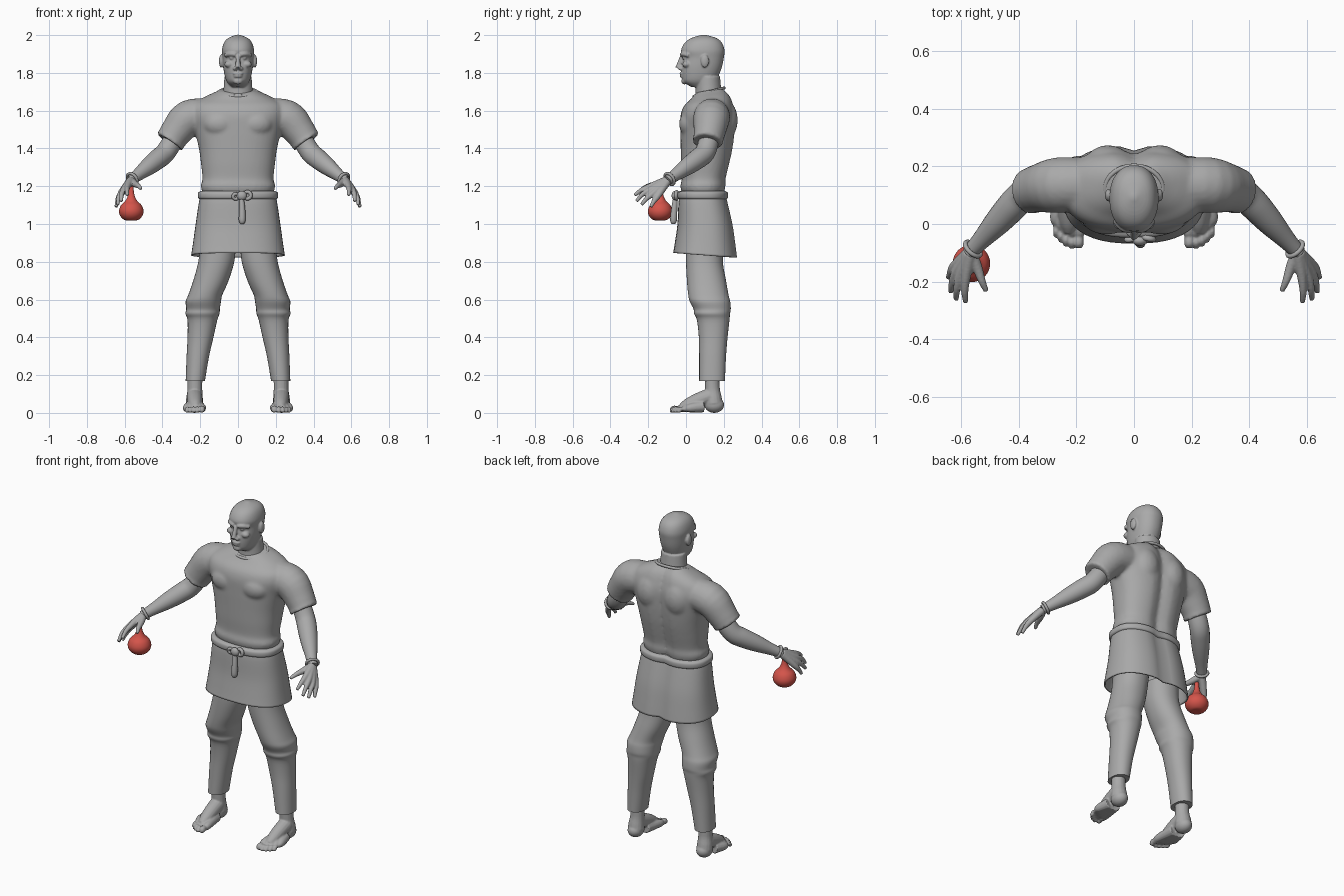
import bpy
import bmesh
import math
from mathutils import Matrix, Vector

if "Cube" in bpy.data.objects:
    bpy.data.objects.remove(bpy.data.objects["Cube"], do_unlink=True)


def make_material(name, colour):
    mat = bpy.data.materials.new(name)
    mat.use_nodes = True
    mat.diffuse_color = (*colour, 1)
    mat.node_tree.nodes["Principled BSDF"].inputs["Base Color"].default_value = (*colour, 1)
    return mat


GREY = make_material("clay grey", (0.4, 0.4, 0.4))
RED = make_material("flask red", (0.66, 0.09, 0.07))


def smooth_path(points, steps=4):
    """Catmull-Rom interpolation of equal-length tuples."""
    out = []
    last = len(points) - 1
    for i in range(last):
        a, b = points[max(i - 1, 0)], points[i]
        c, d = points[i + 1], points[min(i + 2, last)]
        for k in range(steps):
            t = k / steps
            out.append([q + t / 2 * (r - p + t * (2 * p - 5 * q + 4 * r - s + t * (3 * (q - r) + s - p)))
                        for p, q, r, s in zip(a, b, c, d)])
    out.append(list(points[last]))
    return out


def skin(bm, rings, caps=True, closed=False):
    """Bridge rings of coordinates with quads."""
    rows = [[bm.verts.new(co) for co in ring] for ring in rings]
    n = len(rows[0])
    pairs = list(zip(rows, rows[1:])) + ([(rows[-1], rows[0])] if closed else [])
    for low, high in pairs:
        for j in range(n):
            k = (j + 1) % n
            bm.faces.new((low[j], low[k], high[k], high[j]))
    if caps and not closed:
        bm.faces.new(rows[0][::-1])
        bm.faces.new(rows[-1])


def stack(bm, sections, power=2.3, groove=0, caps=True, seg=48):
    """Loft of level sections: centre x, z, half width, front y, back y."""
    rings = []
    for cx, z, rx, front, back in smooth_path(sections):
        ring = []
        for j in range(seg):
            a = math.tau * j / seg
            c, s = math.cos(a), math.sin(a)
            x = math.copysign(abs(c) ** (2 / power), c) * rx
            y = math.copysign(abs(s) ** (2 / power), s) * (back - front) / 2
            if s > 0:
                y -= groove * math.exp(-(x / 0.04) ** 2)
            ring.append((cx + x, (front + back) / 2 + y, z))
        rings.append(ring)
    skin(bm, rings, caps)


def tube(bm, points, side=1, seg=16, closed=False, steps=4):
    """Round tube along points of x, y, z, radius."""
    path = list(points) if closed else smooth_path(points, steps)
    spots = [Vector((p[0] * side, p[1], p[2])) for p in path]
    rings, u, n = [], None, len(spots)
    for i, spot in enumerate(spots):
        ahead = spots[(i + 1) % n] if closed else spots[min(i + 1, n - 1)]
        behind = spots[i - 1] if closed else spots[max(i - 1, 0)]
        t = (ahead - behind).normalized()
        u = t.orthogonal() if u is None else u - t * u.dot(t)
        u.normalize()
        v = t.cross(u)
        rings.append([spot + path[i][3] * (u * math.cos(math.tau * j / seg) + v * math.sin(math.tau * j / seg))
                      for j in range(seg)])
    skin(bm, rings, closed=closed)


def hoop(bm, centre, axis, radius, thick, side=1):
    axis = Vector(axis).normalized()
    u = axis.orthogonal().normalized()
    v = axis.cross(u)
    turns = [math.tau * i / 32 for i in range(32)]
    tube(bm, [(*(Vector(centre) + radius * (u * math.cos(a) + v * math.sin(a))), thick) for a in turns],
         side, 10, closed=True)


def blob(bm, centre, radii):
    bmesh.ops.create_uvsphere(bm, u_segments=24, v_segments=14, radius=1,
                              matrix=Matrix.Translation(centre) @ Matrix.Diagonal((*radii, 1)))


def finish(bm, name, mat=GREY, voxel=0, relax=3):
    bmesh.ops.recalc_face_normals(bm, faces=bm.faces)
    for face in bm.faces:
        face.smooth = len(face.verts) < 5
    mesh = bpy.data.meshes.new(name)
    bm.to_mesh(mesh)
    bm.free()
    mesh.materials.append(mat)
    obj = bpy.data.objects.new(name, mesh)
    bpy.context.collection.objects.link(obj)
    if voxel:
        fuse = obj.modifiers.new("fuse", "REMESH")
        fuse.mode = "VOXEL"
        fuse.voxel_size = voxel
        fuse.use_smooth_shade = True
        soften = obj.modifiers.new("soften", "SMOOTH")
        soften.iterations = relax
    return obj


# Head and neck, with features fused in
bm = bmesh.new()
stack(bm, [(0, 1.725, .035, .03, .12), (0, 1.75, .057, -.012, .15), (0, 1.78, .069, -.022, .17),
           (0, 1.83, .078, -.024, .19), (0, 1.88, .082, -.016, .2), (0, 1.92, .085, -.026, .204),
           (0, 1.96, .074, -.006, .19), (0, 1.985, .051, .03, .16), (0, 2.002, .008, .085, .1)], 2.2)
stack(bm, [(0, 1.62, .1, .04, .2), (0, 1.68, .08, .05, .19), (0, 1.78, .072, .05, .18)], 2)
tube(bm, [(0, -.02, 1.89, .011), (0, -.034, 1.85, .013), (0, -.042, 1.825, .015)])
blob(bm, (0, -.024, 1.796), (.026, .011, .007))
blob(bm, (0, -.022, 1.782), (.022, .011, .007))
blob(bm, (0, -.008, 1.757), (.026, .017, .018))
for s in (1, -1):
    tube(bm, [(.012, -.022, 1.896, .011), (.04, -.014, 1.9, .012), (.068, .014, 1.892, .01)], s)
    blob(bm, (s * .016, -.03, 1.823), (.011, .013, .01))
    blob(bm, (s * .032, -.006, 1.878), (.014, .013, .008))
    blob(bm, (s * .048, .003, 1.845), (.024, .022, .018))
    blob(bm, (s * .09, .1, 1.862), (.011, .022, .034))
finish(bm, "head", voxel=.005, relax=2)

# Shirt with short sleeves
bm = bmesh.new()
stack(bm, [(0, 1.16, .185, -.02, .205), (0, 1.2, .197, -.03, .215), (0, 1.24, .188, -.022, .216),
           (0, 1.32, .196, -.026, .235), (0, 1.4, .207, -.028, .252), (0, 1.5, .23, -.03, .264),
           (0, 1.58, .25, -.028, .266), (0, 1.635, .235, -.006, .252), (0, 1.67, .18, .024, .235),
           (0, 1.695, .125, .042, .212), (0, 1.71, .095, .055, .2)], 2.4, .025)
for v in bm.verts:
    if v.co.z > 1.62:
        v.co.z += (v.co.z - 1.62) * 2 * (v.co.y - .13)
for s in (1, -1):
    tube(bm, [(.15, .14, 1.575, .09), (.26, .135, 1.56, .097), (.325, .125, 1.49, .085),
              (.362, .115, 1.435, .077)], s, 24)
    hoop(bm, (.358, .115, 1.44), (.55, -.1, -.8), .073, .009, s)
    blob(bm, (s * .09, .2, 1.55), (.085, .074, .11))
    blob(bm, (s * .095, .025, 1.53), (.09, .062, .07))
finish(bm, "shirt", voxel=.01, relax=4)

# Collar hem
bm = bmesh.new()
turns = [math.tau * i / 40 for i in range(40)]
tube(bm, [(.1 * math.cos(a), .122 + .08 * math.sin(a), 1.698 + .022 * math.sin(a), .008) for a in turns],
     closed=True)
finish(bm, "collar")

# Skirt of the tunic, its hem dropping towards the back
bm = bmesh.new()
stack(bm, [(0, 1.185, .185, -.02, .205), (0, 1.13, .204, -.038, .22), (0, 1.0, .224, -.045, .25),
           (0, .9, .238, -.058, .266), (0, .835, .248, -.068, .275)], 2.5, .02, caps=False)
for v in bm.verts:
    v.co.z -= max(0, 1 - v.co.z) * .45 * (v.co.y - .1)
skirt = finish(bm, "skirt")
cloth = skirt.modifiers.new("cloth", "SOLIDIFY")
cloth.thickness = .008

# Belt, knot and hanging tail
bm = bmesh.new()
stack(bm, [(0, 1.13, .196, -.03, .215), (0, 1.138, .211, -.046, .226), (0, 1.165, .211, -.046, .226),
           (0, 1.175, .194, -.03, .21)], 2.5, .015)
finish(bm, "belt")
bm = bmesh.new()
blob(bm, (.02, -.058, 1.15), (.026, .018, .025))
hoop(bm, (.05, -.05, 1.152), (.2, 1, 0), .018, .01)
hoop(bm, (-.012, -.052, 1.146), (-.2, 1, .2), .014, .009)
tube(bm, [(.018, -.056, 1.14, .012), (.022, -.062, 1.08, .016), (.022, -.066, 1.02, .018),
          (.022, -.066, 1.0, .009)])
finish(bm, "belt_knot")

# Flask hanging from the right hand
bm = bmesh.new()
profile = [(.004, 1.02), (.035, 1.021), (.058, 1.042), (.065, 1.07), (.054, 1.1), (.032, 1.122),
           (.018, 1.15), (.012, 1.19), (.015, 1.215)]
stack(bm, [(-.565, z, r, -.137 - r, -.137 + r) for r, z in profile], 2, seg=32)
finish(bm, "flask", RED)

# Finger paths: knuckle, middle joint, tip
fingers = [((.583, -.18, 1.203), (.588, -.235, 1.18), (.585, -.272, 1.152)),
           ((.604, -.182, 1.185), (.616, -.23, 1.157), (.618, -.262, 1.12)),
           ((.618, -.168, 1.167), (.632, -.208, 1.135), (.637, -.236, 1.102)),
           ((.624, -.146, 1.153), (.638, -.17, 1.12), (.645, -.187, 1.09))]
# Toes: x, tip y, radius
toes = [(.192, -.084, .017), (.216, -.086, .012), (.236, -.078, .012), (.254, -.064, .011), (.27, -.048, .011)]

for side, label in ((1, "left"), (-1, "right")):
    # Arm
    bm = bmesh.new()
    tube(bm, [(.3, .125, 1.52, .05), (.345, .12, 1.44, .053), (.385, .1, 1.378, .054), (.425, .06, 1.343, .053),
              (.475, .005, 1.303, .046), (.53, -.055, 1.26, .033), (.572, -.1, 1.228, .026)], side, 24)
    finish(bm, label + "_arm")

    # Wrist band
    bm = bmesh.new()
    hoop(bm, (.56, -.087, 1.238), (.6, -.65, -.45), .033, .008, side)
    finish(bm, label + "_wrist_band")

    # Hand
    bm = bmesh.new()
    for i, (knuckle, joint, tip) in enumerate(fingers):
        start = Vector((.565, -.093, 1.235)).lerp(Vector(knuckle), .12)
        tube(bm, [(*start, .022), (*knuckle, .017), (*joint, .0125), (*tip, .009)], side, 12)
    tube(bm, [(.565, -.1, 1.228, .02), (.545, -.15, 1.212, .018), (.528, -.2, 1.202, .013),
              (.513, -.233, 1.187, .009)], side, 12)
    finish(bm, label + "_hand", voxel=.0045, relax=2)

    # Trouser leg: inner x, outer x, z, front y, back y, with folds at the knee
    bm = bmesh.new()
    leg = [(.01, .2, .9, 0, .2), (.02, .21, .8, 0, .195), (.05, .237, .7, .005, .212), (.083, .263, .625, .012, .225),
           (.09, .277, .59, .02, .234), (.096, .274, .55, .04, .237), (.098, .278, .525, .043, .233),
           (.11, .267, .49, .058, .23), (.13, .267, .4, .068, .22), (.153, .272, .3, .07, .212),
           (.175, .277, .17, .07, .206)]
    stack(bm, [(side * (a + b) / 2, z, (b - a) / 2, f, k) for a, b, z, f, k in leg], 2.15)
    finish(bm, label + "_trouser_leg")

    # Bare foot
    bm = bmesh.new()
    tube(bm, [(.228, .138, .22, .04), (.228, .14, .13, .039), (.23, .145, .08, .044), (.23, .148, .05, .047)], side)
    blob(bm, (side * .23, .15, .042), (.044, .052, .042))
    tube(bm, [(.23, .13, .09, .042), (.228, .07, .068, .04), (.226, .01, .042, .034), (.225, -.025, .026, .022)], side)
    for x, tip, r in toes:
        tube(bm, [(.23 + (x - .23) * .5, .09, .034, .032), (x, tip + .07, .026, .023), (x, tip + .042, .02, r),
                  (x, tip + .022, .022, r), (x, tip + .012, r, r), (x, tip, r, r * .6)], side, 12)
    finish(bm, label + "_foot", voxel=.0045, relax=2)
